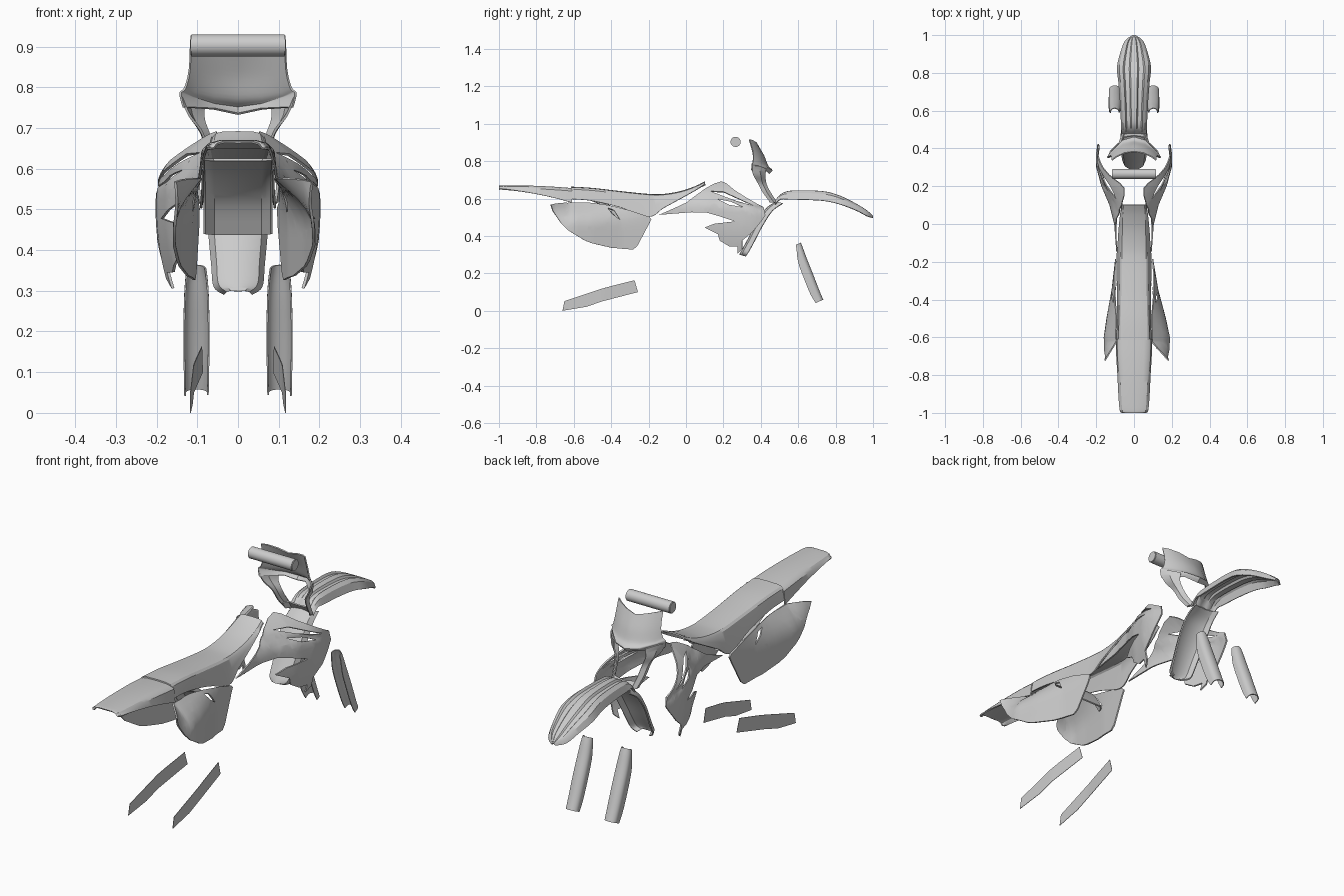
import bpy, bmesh, math
from mathutils import Vector

if "Cube" in bpy.data.objects:
    bpy.data.objects.remove(bpy.data.objects["Cube"])


def finish(name, bm, thick=0.006, angle=32):
    """Give a sheet its thickness and turn it into a smooth-shaded object."""
    bmesh.ops.remove_doubles(bm, verts=bm.verts[:], dist=0.0003)
    bmesh.ops.recalc_face_normals(bm, faces=bm.faces[:])
    if thick:
        bmesh.ops.solidify(bm, geom=bm.faces[:], thickness=thick)
        bmesh.ops.recalc_face_normals(bm, faces=bm.faces[:])
    me = bpy.data.meshes.new(name)
    bm.to_mesh(me)
    bm.free()
    ob = bpy.data.objects.new(name, me)
    bpy.context.collection.objects.link(ob)
    bpy.ops.object.select_all(action='DESELECT')
    ob.select_set(True)
    bpy.context.view_layer.objects.active = ob
    bpy.ops.object.shade_smooth_by_angle(angle=math.radians(angle))
    return ob


def interp(table, v):
    if v <= table[0][0]:
        return table[0][1]
    for (a, p), (b, q) in zip(table, table[1:]):
        if v <= b:
            return p + (q - p) * (v - a) / (b - a)
    return table[-1][1]


def spline_rows(rows, steps=5):
    """Catmull-Rom interpolation from row to row."""
    rows = [[Vector(p) for p in r] for r in rows]
    out = []
    for i in range(len(rows) - 1):
        quad = (rows[max(i - 1, 0)], rows[i], rows[i + 1], rows[min(i + 2, len(rows) - 1)])
        for s in range(steps):
            t = s / steps
            out.append([0.5 * (2 * b + (c - a) * t + (2 * a - 5 * b + 4 * c - d) * t * t
                               + (3 * b - a - 3 * c + d) * t ** 3) for a, b, c, d in zip(*quad)])
    return out + [rows[-1]]


def shell(name, rows, sym=True, side=1, thick=0.006, steps=5):
    """Loft a sheet through rows; sym rows run from the centre outwards."""
    bm = bmesh.new()
    grid = []
    for r in spline_rows(rows, steps):
        if sym:
            r = [Vector((-p.x, p.y, p.z)) for p in reversed(r[1:])] + r
        grid.append([bm.verts.new((p.x * side, p.y, p.z)) for p in r])
    for r, q in zip(grid, grid[1:]):
        for j in range(len(r) - 1):
            bm.faces.new((r[j], r[j + 1], q[j + 1], q[j]))
    return finish(name, bm, thick)


def panel(name, loops, xfun, side, thick=0.007, step=0.025):
    """Side-view outline (with holes), diced and bent to x = xfun(y, z)."""
    bm = bmesh.new()
    for loop in loops:
        vs = [bm.verts.new((0, y, z)) for y, z in loop]
        for i, v in enumerate(vs):
            bm.edges.new((v, vs[(i + 1) % len(vs)]))
    bmesh.ops.triangle_fill(bm, use_beauty=True, use_dissolve=False,
                            edges=bm.edges[:], normal=(1, 0, 0))
    for axis, lo, hi in (((0, 1, 0), -0.8, 0.8), ((0, 0, 1), 0.0, 0.8)):
        for i in range(int((hi - lo) / step)):
            bmesh.ops.bisect_plane(bm, geom=bm.verts[:] + bm.edges[:] + bm.faces[:], dist=1e-5,
                                   plane_co=Vector(axis) * (lo + i * step), plane_no=axis)
    for v in bm.verts:
        v.co.x = side * xfun(v.co.y, v.co.z)
    return finish(name, bm, thick)


# Seat: y, top z, half width, lower edge z, lower half width
seat = [(-0.615, .664, .082, .598, .093), (-0.5, .657, .08, .588, .09), (-0.35, .64, .076, .553, .09),
        (-0.2, .625, .074, .503, .094), (-0.12, .625, .072, .55, .088), (-0.03, .64, .07, .60, .082),
        (0.05, .667, .068, .645, .074), (0.10, .692, .062, .678, .066)]
shell("seat", [[(0, y, zt), (w * .6, y, zt - .001), (w * .88, y, zt - .005), (w, y, zt - .014),
                (w * .5 + wl * .5, y, zt * .5 + zl * .5 - .005), (wl, y, zl)]
               for y, zt, w, zl, wl in seat])

# Rear fender: y, top z, half width, skirt z
rear = [(-1.0, .668, .064, .662), (-0.985, .67, .076, .655), (-0.9, .67, .083, .642),
        (-0.8, .668, .088, .625), (-0.7, .663, .094, .603), (-0.61, .656, .097, .578)]
shell("rear_fender", [[(0, y, zt), (w * .55, y, zt), (w * .82, y, zt - .006), (w * .93, y, zt - .016),
                       (w, y, min(zl, zt - .017))] for y, zt, w, zl in rear])

# Inner mudguard between the side panels
shell("inner_mudguard", [[(0, y, z), (.06, y, z), (.075, y - .015, z), (.085, y - .04, z)]
                         for y, z in ((-0.6, .625), (-0.46, .59), (-0.36, .53), (-0.3, .44))])

# Front fender: y, top z, half width, skirt depth
front = [(0.475, .588, .066, .018), (0.505, .622, .068, .025), (0.55, .641, .07, .045),
         (0.65, .644, .075, .05), (0.75, .637, .083, .05), (0.83, .613, .09, .045),
         (0.91, .573, .072, .035), (0.97, .535, .048, .028), (1.0, .507, .008, .01)]
shell("front_fender", [[(0, y, z), (w * .2, y, z), (w * .28, y, z - d * .2), (w * .55, y, z - d * .22),
                        (w * .64, y, z - d * .02), (w * .86, y, z - d * .3), (w, y, z - d)]
                       for y, z, w, d in front])
# Fender tail hanging behind the front wheel
tail = [(0.48, .585, .066), (0.425, .545, .072), (0.375, .47, .074), (0.325, .375, .066),
        (0.295, .32, .06), (0.285, .30, .035)]
shell("front_fender_tail", [[(0, y, z), (w * .5, y + .003, z), (w * .8, y + .011, z - .003),
                             (w, y + .036, z - .01)] for y, z, w in tail])

# Front number plate with a beak at its lower edge
shell("number_plate", [
    [(0, .385, .887), (.05, .378, .90), (.095, .358, .912), (.118, .34, .917)],
    [(0, .418, .83), (.055, .405, .835), (.10, .38, .84), (.121, .36, .845)],
    [(0, .44, .775), (.06, .425, .78), (.11, .39, .79), (.132, .36, .80)],
    [(0, .462, .752), (.06, .445, .76), (.115, .39, .775), (.144, .355, .785)],
    [(0, .445, .732), (.06, .43, .745), (.10, .39, .748), (.136, .352, .75)]])
# Chin bracket joining the arms at the fender
shell("plate_chin", [[(0, .47, .605), (.055, .462, .612), (.075, .435, .61)],
                     [(0, .487, .58), (.055, .48, .58), (.068, .45, .58)]])

SHROUD = [(-.145, .513), (-.06, .55), (0, .578), (.05, .615), (.10, .652), (.15, .68), (.19, .692),
          (.215, .682), (.26, .645), (.32, .607), (.415, .552), (.425, .51), (.40, .475), (.355, .42),
          (.30, .375), (.30, .33), (.275, .305), (.275, .345), (.23, .345), (.18, .375), (.17, .41),
          (.10, .445), (.15, .465), (.26, .478), (.18, .505), (.11, .525), (.03, .527)]
SLOTS = [[(.13, .640), (.20, .637), (.36, .563), (.28, .583)],
         [(.17, .597), (.24, .583), (.31, .553), (.23, .567)]]
OUTER = [(-.145, .094), (0, .105), (.1, .13), (.2, .173), (.3, .20), (.36, .203), (.43, .193)]


def shroud_x(y, z):
    up, down = max(0, z - .54), max(0, .5 - z)
    crease = .008 * math.exp(-((z - (.61 - (y - .1) * .22)) / .012) ** 2)
    return interp(OUTER, y) - 5.0 * up * up - .8 * down * down - crease


SIDE = [(-.725, .567), (-.715, .535), (-.67, .47), (-.63, .43), (-.54, .375), (-.50, .36), (-.40, .337),
        (-.285, .327), (-.262, .345), (-.185, .49), (-.20, .503), (-.30, .535), (-.41, .56),
        (-.50, .572), (-.60, .577), (-.70, .572)]
SIDE_SLOT = [(-.42, .547), (-.385, .535), (-.355, .487), (-.395, .515)]
SPREAD = [(-.725, .18), (-.6, .183), (-.5, .162), (-.35, .122), (-.2, .097)]


def side_x(width):
    def fun(y, z):
        bulge = (interp(SPREAD, y) - .09) * width
        fade = min(1, max(0, (y + .725) / .1))
        return .09 + bulge * (1 - fade * min(1, max(0, (z - .45) / .12)) ** 2)
    return fun


STICKER = [(-.66, .0), (-.65, .052), (-.45, .118), (-.40, .132), (-.275, .163), (-.257, .10),
           (-.45, .05), (-.53, .022)]

for tag, s in (("right", 1), ("left", -1)):
    # Radiator shrouds, side panels and swingarm covers
    panel("radiator_shroud_" + tag, [SHROUD] + SLOTS, shroud_x, s)
    panel("side_panel_" + tag, [SIDE, SIDE_SLOT], side_x(1 if s > 0 else .68), s)
    panel("swingarm_cover_" + tag, [STICKER],
          lambda y, z: interp([(-.66, .118), (-.45, .11), (-.257, .088)], y), s, thick=0.002)

    # Arms of the number plate
    shell("plate_arm_" + tag, [
        [(.142, .353, .775), (.125, .39, .775), (.085, .43, .76)],
        [(.122, .358, .73), (.115, .40, .725), (.085, .425, .72)],
        [(.09, .382, .685), (.09, .41, .68), (.07, .432, .675)],
        [(.08, .412, .63), (.08, .435, .63), (.062, .455, .63)],
        [(.068, .45, .58), (.068, .47, .58), (.052, .487, .58)]], sym=False, side=s)

    # Fork guards: channels open towards the rear
    rows = []
    for y, z, r, d in ((.606, .355, .024, .008), (.618, .325, .028, .02), (.638, .27, .031, .04),
                       (.672, .185, .032, .045), (.705, .10, .031, .042), (.726, .05, .03, .03)):
        arc = [(.102 + r * math.cos(a), y - .014 + .022 * math.sin(a), z + .009 * math.sin(a))
               for a in (math.pi * i / 12 for i in range(13))]
        rows.append([(.102 + r, y - .014 - d * .6, z - d * .3)] + arc
                    + [(.102 - r, y - .014 - d * .4, z - d * .2)])
    shell("fork_guard_" + tag, rows, sym=False, side=s, thick=0.004, steps=3)

# Handlebar pad
bm = bmesh.new()
bmesh.ops.create_cone(bm, cap_ends=True, segments=32, radius1=.027, radius2=.027, depth=.234)
edges = [e for e in bm.edges if abs(e.verts[0].co.z - e.verts[1].co.z) < 1e-4]
bmesh.ops.bevel(bm, geom=edges, offset=.003, segments=2, affect='EDGES')
for v in bm.verts:
    v.co = Vector((v.co.z, v.co.y + .265, v.co.x + .903))
finish("handlebar_pad", bm, thick=0)
